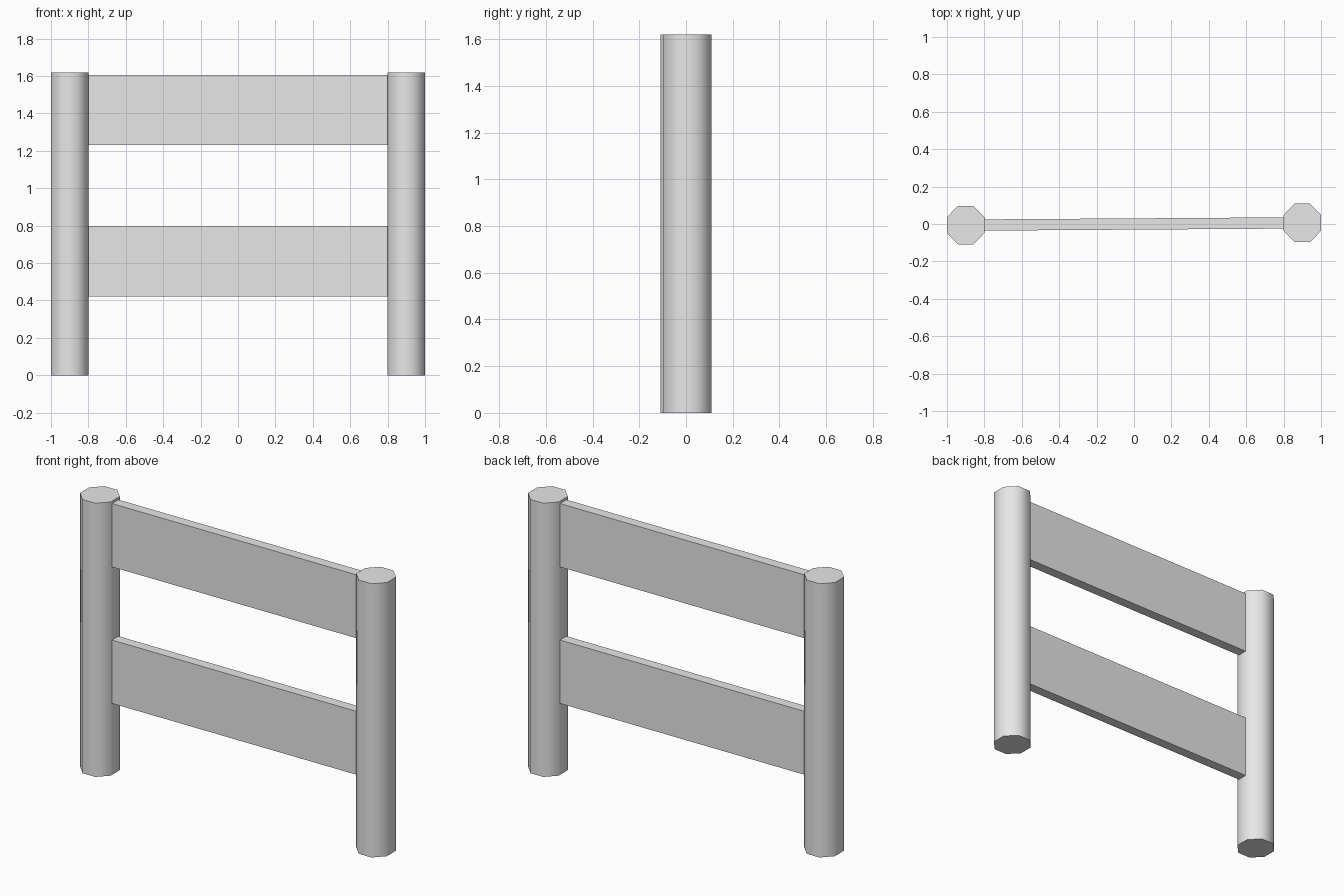
import bpy
import math

if "Cube" in bpy.data.objects:
    bpy.data.objects.remove(bpy.data.objects["Cube"], do_unlink=True)

# Single plain grey
grey = bpy.data.materials.new("light_grey")
grey.use_nodes = True
colour = (0.8, 0.8, 0.8, 1)
grey.diffuse_color = colour
grey.node_tree.nodes["Principled BSDF"].inputs["Base Color"].default_value = colour

HEIGHT = 1.62
POST_X = 0.9
POST_Y = 0.006          # the fence runs very slightly askew
APOTHEM = 0.1
TURN = math.atan2(POST_Y, POST_X)


def finish(name):
    obj = bpy.context.object
    obj.name = name
    obj.data.materials.append(grey)
    bpy.ops.object.transform_apply(location=False, rotation=True, scale=True)
    return obj


# Octagonal posts, smooth around the sides with sharp caps
for name, side in (("left_post", 1), ("right_post", -1)):
    bpy.ops.mesh.primitive_cylinder_add(
        vertices=8, radius=APOTHEM / math.cos(math.pi / 8), depth=HEIGHT,
        location=(side * POST_X, side * POST_Y, HEIGHT / 2),
        rotation=(0, 0, math.pi / 8 + TURN))
    post = finish(name)
    post.scale.y = 1.03
    bpy.ops.object.transform_apply(location=False, rotation=False, scale=True)
    bpy.ops.object.shade_smooth_by_angle(angle=math.radians(60))

# Flat boards between the posts
for name, z in (("lower_rail", 0.61), ("upper_rail", 1.418)):
    bpy.ops.mesh.primitive_cube_add(size=1, location=(0, 0, z), rotation=(0, 0, TURN))
    rail = bpy.context.object
    rail.scale = (1.602, 0.06, 0.375)
    finish(name)
